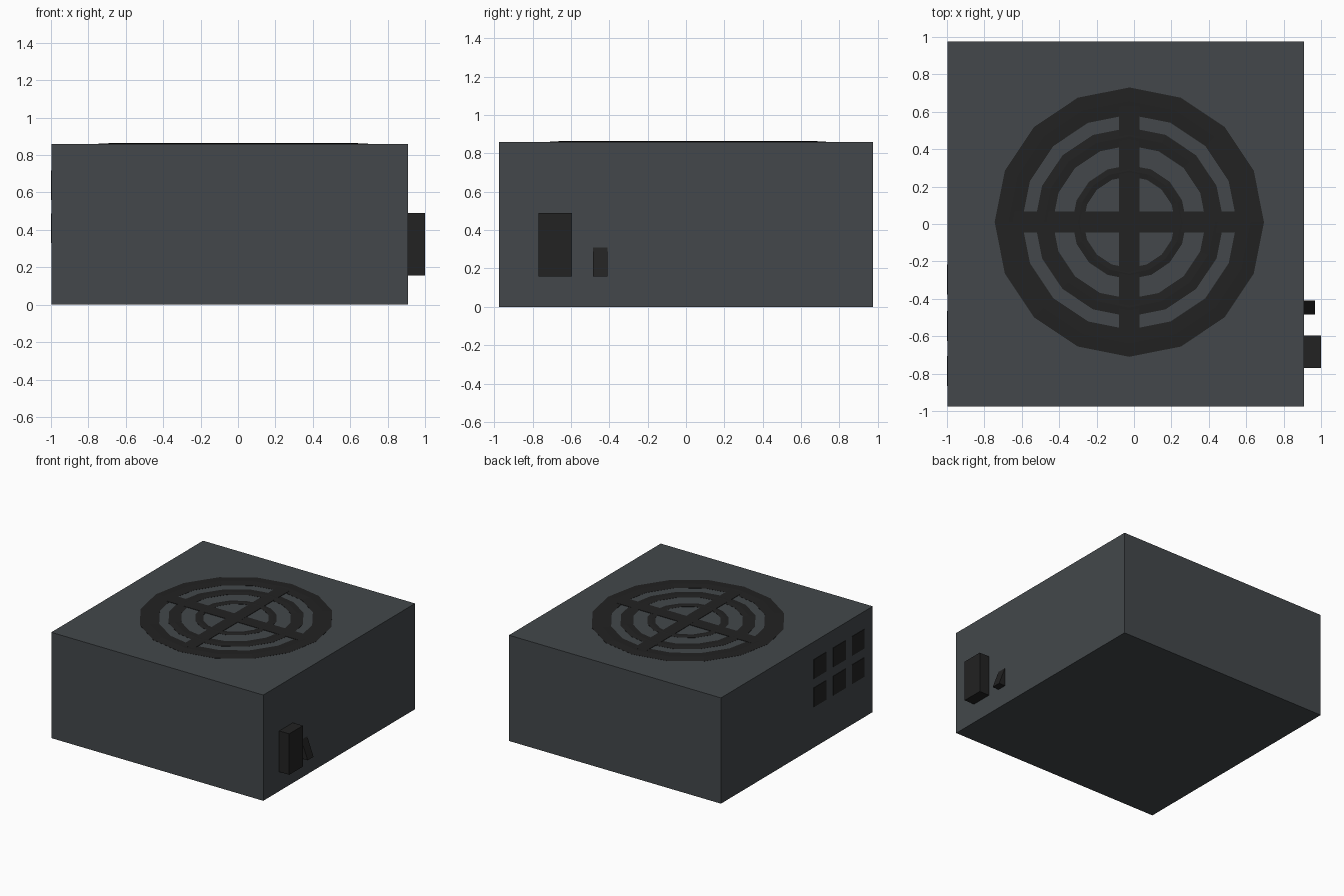
import bpy, bmesh, math
from mathutils import Vector

if "Cube" in bpy.data.objects:
    bpy.data.objects.remove(bpy.data.objects["Cube"])


def material(name, rgb):
    m = bpy.data.materials.new(name)
    m.diffuse_color = (*rgb, 1)
    m.use_nodes = True
    m.node_tree.nodes["Principled BSDF"].inputs["Base Color"].default_value = m.diffuse_color
    return m


GREY = material("steel grey", (0.056, 0.064, 0.070))
BLACK = material("black plastic", (0.0160, 0.0160, 0.0160))


def finish(name, bm, mat):
    bmesh.ops.recalc_face_normals(bm, faces=bm.faces)
    me = bpy.data.meshes.new(name)
    bm.to_mesh(me)
    bm.free()
    me.materials.append(mat)
    ob = bpy.data.objects.new(name, me)
    bpy.context.collection.objects.link(ob)
    return ob


def box(name, lo, hi, mat):
    bm = bmesh.new()
    lo, hi = Vector(lo), Vector(hi)
    bmesh.ops.create_cube(bm, size=1)
    for v in bm.verts:
        v.co = (lo + hi) / 2 + v.co * (hi - lo)
    return finish(name, bm, mat)


CX, CY, TOP = -0.025, 0.01, 0.86


def ring(name, r_in, r_out, sides=16):
    """Very shallow ring with a low ridge along its middle."""
    profile = [(r_in, TOP - 0.004), (r_in, TOP + 0.001), ((r_in + r_out) / 2, TOP + 0.004),
               (r_out, TOP + 0.001), (r_out, TOP - 0.004)]
    bm = bmesh.new()
    loops = []
    for i in range(sides):
        a = 2 * math.pi * i / sides
        loops.append([bm.verts.new((CX + r * math.cos(a), CY + r * math.sin(a), z))
                      for r, z in profile])
    n = len(profile)
    for i in range(sides):
        p, q = loops[i], loops[(i + 1) % sides]
        for j in range(n):
            k = (j + 1) % n
            bm.faces.new((p[j], q[j], q[k], p[k]))
    return finish(name, bm, BLACK)


# Case
box("case", (-0.997, -0.975, 0), (0.91, 0.975, TOP), GREY)

# Fan grille on top: three rings and a cross
ring("grille_outer_ring", 0.575, 0.72)
ring("grille_middle_ring", 0.41, 0.505)
ring("grille_inner_ring", 0.245, 0.305)
box("grille_bar_x", (CX - 0.62, CY - 0.056, TOP - 0.004), (CX + 0.62, CY + 0.056, TOP + 0.003), BLACK)
box("grille_bar_y", (CX - 0.054, CY - 0.62, TOP - 0.004), (CX + 0.054, CY + 0.62, TOP + 0.0032), BLACK)

# Six output ports on the left side
for row, z in enumerate((0.33, 0.56)):
    for col, y in enumerate((-0.866, -0.626, -0.376)):
        box(f"port_{row}_{col}", (-1.0, y, z), (-0.99, y + 0.16, z + 0.157), BLACK)

# Power socket on the right side
box("power_socket", (0.90, -0.77, 0.157), (1.0, -0.595, 0.49), BLACK)

# Wedge shaped switch, thick at the bottom
bm = bmesh.new()
ends = [[bm.verts.new((x, y, z)) for x, z in ((0.909, 0.157), (0.967, 0.157), (0.909, 0.312))]
        for y in (-0.485, -0.41)]
bm.faces.new(ends[0])
bm.faces.new(ends[1][::-1])
for i in range(3):
    j = (i + 1) % 3
    bm.faces.new((ends[0][i], ends[1][i], ends[1][j], ends[0][j]))
finish("power_switch", bm, BLACK)
